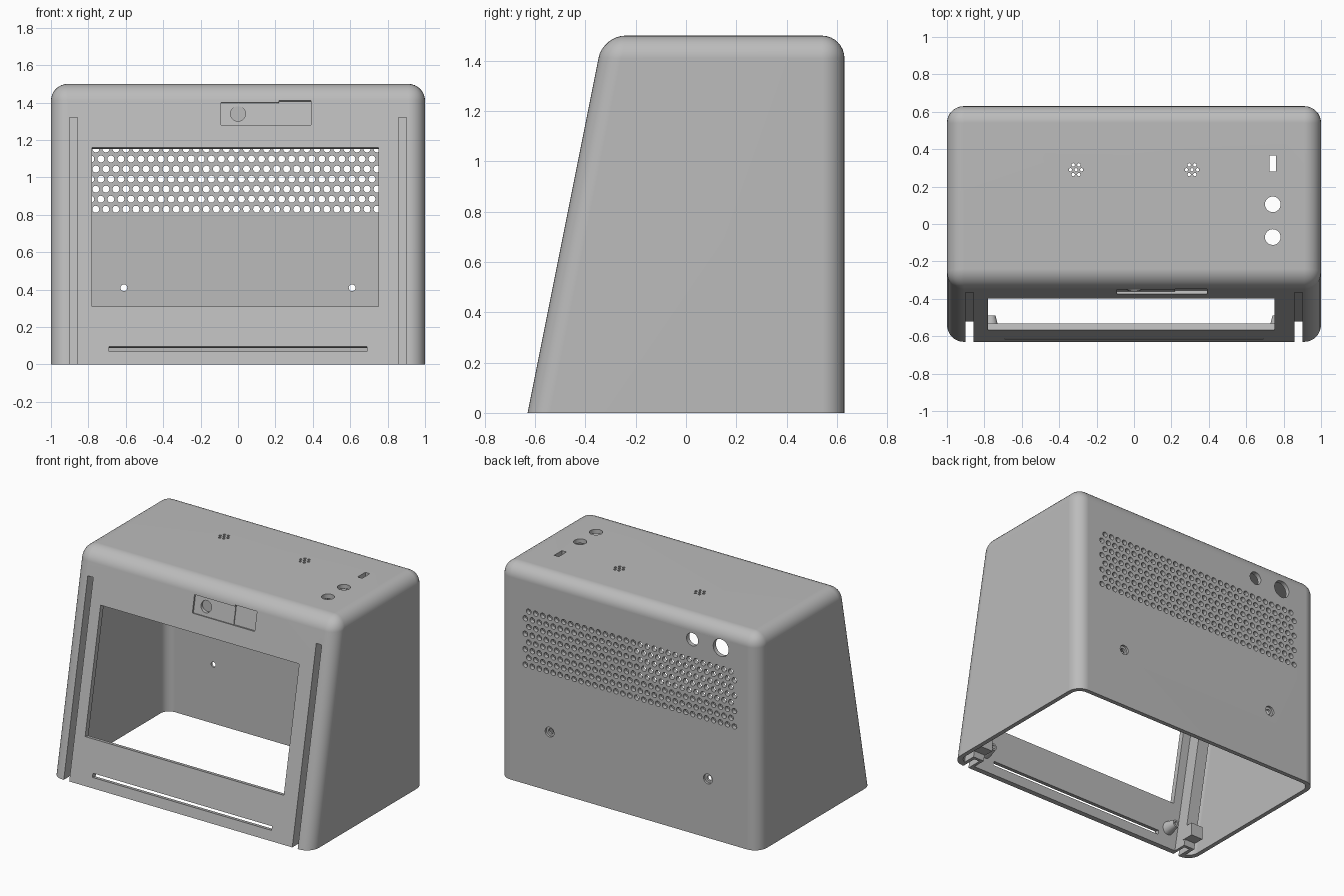
import bpy, bmesh, math
from mathutils import Matrix, Vector

if "Cube" in bpy.data.objects:
    bpy.data.objects.remove(bpy.data.objects["Cube"], do_unlink=True)

FRONT, BACK, TOP, SLOPE = -0.63, 0.63, 1.5, 0.2
AXIS = {"y": Matrix.Rotation(math.pi / 2, 4, "X"), "z": Matrix.Identity(4)}

grey = bpy.data.materials.new("light_grey_plastic")
grey.use_nodes = True
colour = (0.5, 0.5, 0.5, 1)
grey.diffuse_color = colour
grey.node_tree.nodes["Principled BSDF"].inputs["Base Color"].default_value = colour


def front_block(bm, x0, x1, d0, d1, z0, z1, tilt=0.0):
    """Box following the sloping front; d is the depth behind it."""
    verts = bmesh.ops.create_cube(bm, size=1)["verts"]
    for v in verts:
        x = x1 if v.co.x > 0 else x0
        d = d1 if v.co.y > 0 else d0
        z = z1 if v.co.z > 0 else z0
        v.co = (x, FRONT + SLOPE * z + d, z - tilt * d)


def box(bm, x0, x1, y0, y1, z0, z1):
    size = Matrix.Diagonal((x1 - x0, y1 - y0, z1 - z0, 1))
    centre = Vector((x0 + x1, y0 + y1, z0 + z1)) / 2
    bmesh.ops.create_cube(bm, size=1, matrix=Matrix.Translation(centre) @ size)


def rod(bm, centre, axis, r1, length, r2=None, sides=24):
    bmesh.ops.create_cone(bm, cap_ends=True, segments=sides, radius1=r1,
                          radius2=r1 if r2 is None else r2, depth=length,
                          matrix=Matrix.Translation(centre) @ AXIS[axis])


def rounded_body(bm, side, front, back, bottom, top, radius):
    """Sloping box with every edge rounded except the bottom rim."""
    verts = bmesh.ops.create_cube(bm, size=2)["verts"]
    for v in verts:
        z = top if v.co.z > 0 else bottom
        y = back if v.co.y > 0 else front + SLOPE * z
        v.co = (v.co.x * side, y, z)
    edges = [e for e in bm.edges if max(v.co.z for v in e.verts) > bottom + 0.1]
    bmesh.ops.bevel(bm, geom=edges, offset=radius, segments=8, profile=0.5,
                    affect="EDGES", clamp_overlap=True)


def finish(bm, name):
    bmesh.ops.recalc_face_normals(bm, faces=bm.faces)
    mesh = bpy.data.meshes.new(name)
    bm.to_mesh(mesh)
    bm.free()
    mesh.materials.append(grey)
    ob = bpy.data.objects.new(name, mesh)
    bpy.context.collection.objects.link(ob)
    return ob


def combine(target, bm, operation):
    """Apply one boolean and discard its helper."""
    helper = finish(bm, "helper")
    helper.hide_render = True
    mod = target.modifiers.new("bool", "BOOLEAN")
    mod.operation, mod.solver, mod.object = operation, "EXACT", helper
    bpy.context.view_layer.objects.active = target
    bpy.ops.object.modifier_apply(modifier=mod.name)
    bpy.data.objects.remove(helper, do_unlink=True)


# Hollow housing, open underneath
bm = bmesh.new()
rounded_body(bm, 1, FRONT, BACK, 0, TOP, 0.09)
housing = finish(bm, "housing")
bm = bmesh.new()
rounded_body(bm, 0.97, FRONT + 0.037, BACK - 0.03, -0.2, TOP - 0.03, 0.065)
combine(housing, bm, "DIFFERENCE")

# Rail channels behind the front wall
bm = bmesh.new()
for s in (-1, 1):
    x = sorted((s * 0.84, s * 0.925))
    front_block(bm, x[0], x[1], 0.02, 0.13, 0, 1.36)
combine(housing, bm, "UNION")

# Mounting blocks and screw bosses inside the lower front
bm = bmesh.new()
for s in (-1, 1):
    box(bm, s * 0.88 - 0.045, s * 0.88 + 0.045, -0.505, -0.42, 0.04, 0.13)
    rod(bm, (s * 0.765, -0.54, 0.13), "y", 0.025, 0.1, 0.05)
combine(housing, bm, "UNION")

# Front openings: screen window, rail grooves, lower slot, camera recess
bm = bmesh.new()
front_block(bm, -0.78, 0.75, -0.1, 0.2, 0.31, 1.16, SLOPE)
front_block(bm, -0.69, 0.69, -0.05, 0.07, 0.068, 0.095, SLOPE)
front_block(bm, -0.09, 0.25, -0.05, 0.012, 1.28, 1.4, SLOPE)
for s in (-1, 1):
    front_block(bm, s * 0.88 - 0.021, s * 0.88 + 0.021, -0.05, 0.11, -0.1, 1.32)
combine(housing, bm, "DIFFERENCE")

# Deeper camera cover pocket and lens seat
bm = bmesh.new()
front_block(bm, 0.22, 0.39, -0.05, 0.018, 1.28, 1.41, SLOPE)
rod(bm, (0, FRONT + SLOPE * 1.34 - 0.02, 1.34), "y", 0.04, 0.095)
combine(housing, bm, "DIFFERENCE")

# Staggered ventilation holes in the back
bm = bmesh.new()
PITCH = 0.0537
for row in range(8):
    for col in range(31 - row % 2):
        x = -0.787 + PITCH * (col + row % 2 / 2 - 0.5)
        if row % 2 == 0:
            x += PITCH / 2 - PITCH / 2
        rod(bm, (x, BACK, 0.83 + PITCH * row), "y", 0.0187, 0.12, sides=12)

# Cable holes and countersunk screw holes in the back
rod(bm, (-0.49, BACK, 1.35), "y", 0.045, 0.12)
rod(bm, (-0.71, BACK, 1.35), "y", 0.06, 0.12)
for s in (-1, 1):
    rod(bm, (s * 0.61, BACK - 0.012, 0.41), "y", 0.018, 0.06)
combine(housing, bm, "DIFFERENCE")
bm = bmesh.new()
for s in (-1, 1):
    rod(bm, (s * 0.61, BACK, 0.41), "y", 0.034, 0.03)

# Top openings: buttons, switch slot and two microphone clusters
for y in (-0.07, 0.105):
    rod(bm, (0.742, y, TOP), "z", 0.042, 0.12)
box(bm, 0.725, 0.76, 0.28, 0.365, 1.4, 1.6)
for s in (-1, 1):
    rod(bm, (s * 0.31, 0.29, TOP), "z", 0.009, 0.12, sides=10)
    for i in range(6):
        a = i * math.pi / 3
        rod(bm, (s * 0.31 + 0.03 * math.cos(a), 0.29 + 0.03 * math.sin(a), TOP),
            "z", 0.009, 0.12, sides=10)

# Pilot holes in the screw bosses
for s in (-1, 1):
    rod(bm, (s * 0.765, -0.5, 0.13), "y", 0.013, 0.08, sides=12)
combine(housing, bm, "DIFFERENCE")

# Smooth rounded edges, crisp corners
bpy.ops.object.select_all(action="DESELECT")
housing.select_set(True)
bpy.context.view_layer.objects.active = housing
bpy.ops.object.shade_smooth_by_angle(angle=math.radians(35))
weighted = housing.modifiers.new("even_normals", "WEIGHTED_NORMAL")
weighted.keep_sharp = True
